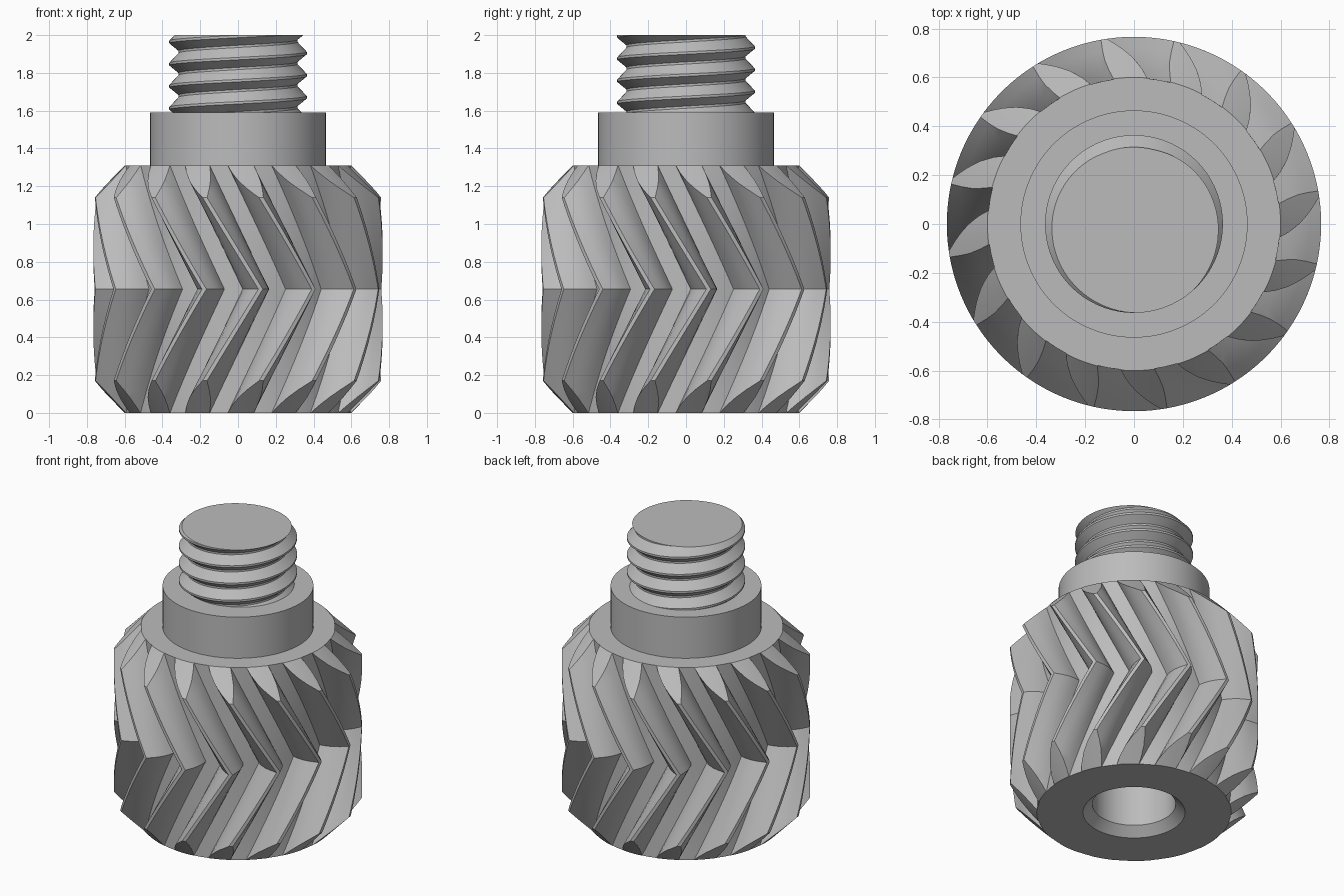
import bpy, bmesh, math

cube = bpy.data.objects.get("Cube")
if cube:
    bpy.data.objects.remove(cube, do_unlink=True)

steel = bpy.data.materials.new("grey steel")
steel.use_nodes = True
grey = (0.5, 0.5, 0.5, 1)
steel.diffuse_color = grey
steel.node_tree.nodes["Principled BSDF"].inputs["Base Color"].default_value = grey


def finish(name, bm):
    bmesh.ops.recalc_face_normals(bm, faces=bm.faces)
    mesh = bpy.data.meshes.new(name)
    bm.to_mesh(mesh)
    bm.free()
    mesh.materials.append(steel)
    obj = bpy.data.objects.new(name, mesh)
    bpy.context.scene.collection.objects.link(obj)
    return obj


def select_only(obj):
    bpy.ops.object.select_all(action="DESELECT")
    obj.select_set(True)
    bpy.context.view_layer.objects.active = obj


def smooth(obj, degrees=25):
    select_only(obj)
    bpy.ops.object.shade_smooth_by_angle(angle=math.radians(degrees))


def polar(r, angle, z):
    return (r * math.cos(angle), r * math.sin(angle), z)


def lathe(name, profile, sides=128):
    """Solid of revolution around z; the profile starts and ends on the axis."""
    bm = bmesh.new()
    verts = [bm.verts.new((r, 0, z)) for r, z in profile]
    edges = [bm.edges.new(pair) for pair in zip(verts, verts[1:])]
    bmesh.ops.spin(bm, geom=verts + edges, cent=(0, 0, 0), axis=(0, 0, 1),
                   angle=math.tau, steps=sides, use_merge=True)
    bmesh.ops.remove_doubles(bm, verts=bm.verts, dist=1e-5)
    return finish(name, bm)


# Herringbone gear: one tooth section repeated, then twisted away from the middle
TEETH, MID, TOP = 16, 0.655, 1.31
TWIST = math.radians(22.5) / 0.49
flank = [(6.6, 0.598), (6.1, 0.635), (4.9, 0.68), (3.2, 0.72), (0.9, 0.766)]
tooth = [(-a, r) for a, r in flank] + [(a, r) for a, r in reversed(flank)] + [(11.25, 0.598)]
section = [(math.radians(a + 9 - 90) + k * math.tau / TEETH, r)
           for k in range(TEETH) for a, r in tooth]

bm = bmesh.new()
STEPS = 16
rings = []
for i in range(-STEPS, STEPS + 1):
    dz = i / STEPS * (MID + 0.05)
    rings.append([bm.verts.new(polar(r, a - TWIST * abs(dz), MID + dz)) for a, r in section])
n = len(section)
for low, high in zip(rings, rings[1:]):
    for j in range(n):
        k = (j + 1) % n
        bm.faces.new((low[j], low[k], high[k], high[j]))
bm.faces.new(rings[0])
bm.faces.new(rings[-1])
gear = finish("herringbone_gear", bm)

# Chamfered outline with a countersunk bore trims the gear
blank = lathe("gear_blank", [(0, 0.7), (0.257, 0.7), (0.257, 0.057), (0.315, 0), (0.6, 0),
                             (0.79, 0.195), (0.79, TOP - 0.195), (0.6, TOP), (0, TOP)])
blank.hide_render = True
trim = gear.modifiers.new("trim", "BOOLEAN")
trim.operation = "INTERSECT"
trim.solver = "EXACT"
trim.object = blank
select_only(gear)
bpy.ops.object.modifier_apply(modifier=trim.name)
bpy.data.objects.remove(blank, do_unlink=True)
smooth(gear)

# Plain collar
collar = lathe("collar", [(0, TOP - 0.02), (0.465, TOP - 0.02), (0.465, 1.59), (0, 1.59)])
smooth(collar)

# Screw thread: continuous helical surface, cut flat at both ends
PITCH, SIDES, TURNS = 0.117, 72, 7
thread = [(0.315, 0.0), (0.315, 0.012), (0.364, 0.052), (0.364, 0.065)]
bm = bmesh.new()
columns = []
for i in range(SIDES):
    turn = i / SIDES
    columns.append([bm.verts.new(polar(r, math.pi + turn * math.tau,
                                       1.32 + (turn + t) * PITCH + z))
                    for t in range(TURNS) for r, z in thread])
for i, col in enumerate(columns):
    last = i == SIDES - 1
    shift = len(thread) if last else 0
    nxt = columns[0] if last else columns[i + 1]
    for j in range(len(col) - 1 - shift):
        bm.faces.new((col[j], nxt[j + shift], nxt[j + 1 + shift], col[j + 1]))
for height, direction in ((2.0, 1), (1.55, -1)):
    cut = bmesh.ops.bisect_plane(bm, geom=bm.verts[:] + bm.edges[:] + bm.faces[:],
                                 plane_co=(0, 0, height), plane_no=(0, 0, direction),
                                 clear_outer=True)
    rim = [e for e in cut["geom_cut"] if isinstance(e, bmesh.types.BMEdge)]
    bmesh.ops.holes_fill(bm, edges=rim, sides=0)
screw = finish("threaded_stud", bm)
smooth(screw)
